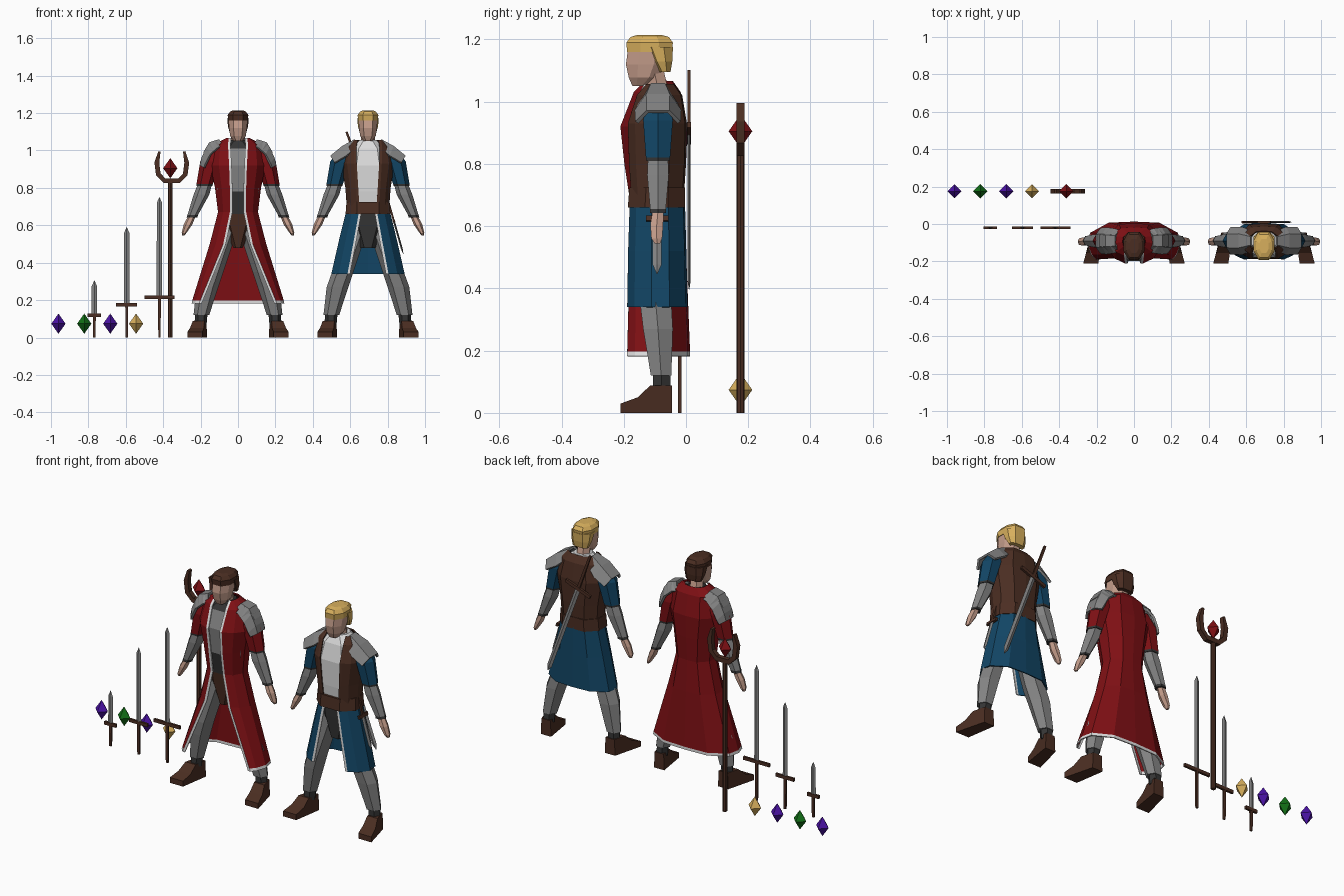
import bpy, bmesh, math
from mathutils import Vector, Matrix

if "Cube" in bpy.data.objects:
    bpy.data.objects.remove(bpy.data.objects["Cube"])

COLOURS = {
    "red": (.21, .005, .007), "blue": (.006, .06, .13), "grey": (.23, .23, .23),
    "dark_grey": (.035, .035, .035), "white": (.72, .72, .72), "brown": (.07, .027, .016),
    "skin": (.56, .34, .26), "gold": (.68, .43, .11), "purple": (.07, .006, .38),
    "green": (.006, .16, .008)}
MATS = {}
for key, rgb in COLOURS.items():
    m = bpy.data.materials.new(key)
    m.use_nodes = True
    m.diffuse_color = (*rgb, 1)
    m.node_tree.nodes["Principled BSDF"].inputs["Base Color"].default_value = (*rgb, 1)
    MATS[key] = m


def loft(name, rings, mats, closed=True, solid=0, move=None):
    """Skin a list of point rings; mats is a colour, a list per band, or a rule (band, column)."""
    if isinstance(mats, str):
        rule = lambda i, j: mats
    elif isinstance(mats, list):
        rule = lambda i, j: mats[i]
    else:
        rule = mats
    me = bpy.data.meshes.new(name)
    ob = bpy.data.objects.new(name, me)
    bpy.context.collection.objects.link(ob)
    slots = []

    def slot(colour):
        if colour not in slots:
            slots.append(colour)
            me.materials.append(MATS[colour])
        return slots.index(colour)
    bm = bmesh.new()
    vs = [[bm.verts.new(p) for p in r] for r in rings]
    n = len(rings[0])
    for i in range(len(rings) - 1):
        for j in range(n if closed else n - 1):
            k = (j + 1) % n
            f = bm.faces.new((vs[i][j], vs[i][k], vs[i + 1][k], vs[i + 1][j]))
            f.material_index = slot(rule(i, j))
    if closed:
        bm.faces.new(vs[0][::-1]).material_index = slot(rule(0, 0))
        bm.faces.new(vs[-1]).material_index = slot(rule(len(rings) - 2, 0))
    bmesh.ops.remove_doubles(bm, verts=bm.verts, dist=1e-5)
    bmesh.ops.recalc_face_normals(bm, faces=bm.faces)
    if move:
        bm.transform(move)
    bm.to_mesh(me)
    bm.free()
    if solid:
        mod = ob.modifiers.new("thickness", "SOLIDIFY")
        mod.thickness, mod.offset = solid, 0
    return ob


def ring(x, y, z, rx, ry, n=6):
    return [(x + rx * math.cos(math.tau * i / n), y + ry * math.sin(math.tau * i / n), z)
            for i in range(n)]


def limb(name, pts, mats, n=6):
    return loft(name, [ring(*p, n) for p in pts], mats)


def rect(w, d, z):
    return [(-w, -d, z), (w, -d, z), (w, d, z), (-w, d, z)]


def section(cx, z, w, f, b):
    """Eight-sided body section of half width w from front f to back b."""
    d = b - f
    half = [(.5 * w, f), (w, f + .3 * d), (w, f + .7 * d), (.55 * w, b)]
    return [(cx + x, y, z) for x, y in half] + [(cx - x, y, z) for x, y in half[::-1]]


def body(name, cx, levels, mats):
    return loft(name, [section(cx, *l) for l in levels], mats)


def coat(name, cx, levels, colour, trim="white", hem=False):
    """Garment open at the front by half width a, with edge trim."""
    rings = []
    for z, a, w, f, b in levels:
        e, d = a + .013, b - f
        half = [(a, f), (e, f), (e + .55 * (w - e), f + .12 * d), (w, f + .4 * d),
                (w * .95, f + .7 * d), (w * .55, b - .03 * d), (0, b)]
        rings.append([(cx + x, y, z) for x, y in half] + [(cx - x, y, z) for x, y in half[-2::-1]])
    last = len(levels) - 2
    rule = lambda i, j: trim if j in (0, 11) or (hem and i == last) else colour
    return loft(name, rings, rule, closed=False, solid=.006)


def pad(name, cx, s, rows):
    """Shoulder plate: rows of (x, z, half depth, drop)."""
    rings = [[(cx + s * (x - (.02 if abs(t) == 1 else 0)), -.09 + t * h, z - (drop if abs(t) == 1 else 0))
              for t in (-1, -.5, .5, 1)] for x, z, h, drop in rows]
    return loft(name, rings, "grey", closed=False, solid=.012)


def person(who, cx, cloth, hair):
    for s, side in ((1, "left"), (-1, "right")):
        tag = f"{who}_{side}_"
        # legs and boots
        limb(tag + "leg", [(cx + s * .05, -.095, .6, .055, .055), (cx + s * .135, -.097, .35, .057, .058),
                           (cx + s * .163, -.09, .27, .058, .055), (cx + s * .196, -.08, .12, .042, .038)], "grey")
        limb(tag + "ankle", [(cx + s * .196, -.078, .135, .034, .033),
                             (cx + s * .2, -.078, .07, .032, .033)], "dark_grey")
        outline = [(-.045, 0), (-.21, 0), (-.21, .03), (-.155, .05), (-.115, .088), (-.045, .088)]
        toe = lambda y: .26 * (-.045 - y)
        loft(tag + "boot", [[(cx + s * (x + toe(y) * k + (0 if z < .06 else inset)), y, z) for y, z in outline]
                            for x, k, inset in ((.165, .6, .004), (.228, 1, -.004))], "brown")
        # arms
        limb(tag + "sleeve", [(cx + s * .115, -.09, 1.01, .04, .04), (cx + s * .15, -.09, .94, .052, .055),
                              (cx + s * .178, -.09, .82, .044, .045), (cx + s * .18, -.09, .81, .042, .043)],
             [cloth, cloth, "dark_grey"])
        limb(tag + "forearm", [(cx + s * .17, -.09, .84, .036, .036), (cx + s * .195, -.09, .765, .042, .04),
                               (cx + s * .242, -.09, .655, .028, .029), (cx + s * .246, -.09, .642, .029, .03)],
             ["grey", "grey", "dark_grey"])
        limb(tag + "hand", [(cx + s * .246, -.09, .65, .02, .02), (cx + s * .267, -.094, .605, .023, .024),
                            (cx + s * .288, -.094, .56, .013, .02), (cx + s * .293, -.092, .545, .006, .01)], "skin")
    # neck and head
    limb(who + "_neck", [(cx, -.085, 1.02, .04, .037), (cx, -.105, 1.11, .034, .036)], "skin")
    body(who + "_head", cx, [(1.05, .022, -.172, -.13), (1.078, .042, -.184, -.09), (1.12, .048, -.193, -.065),
                             (1.165, .051, -.187, -.055), (1.195, .045, -.175, -.06)], "skin")
    # hair
    body(who + "_hair_cap", cx, [(1.16, .054, -.189, -.046), (1.19, .055, -.192, -.042),
                                 (1.208, .042, -.178, -.055), (1.215, .025, -.155, -.08)], hair)
    body(who + "_hair_back", cx, [(1.095, .044, -.088, -.05), (1.13, .054, -.115, -.044),
                                  (1.175, .057, -.14, -.042)], hair)


# robed figure
person("mage", 0, "red", "brown")
body("mage_tunic", 0, [(.48, .025, -.14, -.06), (.6, .085, -.155, -.03), (.66, .09, -.163, -.03),
                       (.78, .11, -.185, -.02), (.92, .125, -.198, -.015), (1.01, .1, -.165, -.03),
                       (1.055, .04, -.135, -.05)],
     ["brown", "brown", "dark_grey", "grey", "grey", "dark_grey"])
coat("mage_robe", 0, [(1.065, .036, .06, -.13, -.045), (1.03, .04, .125, -.165, -.02), (.92, .034, .145, -.208, .002),
                      (.8, .03, .12, -.195, -.003), (.67, .03, .104, -.175, -.012), (.5, .065, .148, -.178, -.002),
                      (.197, .188, .242, -.186, .01), (.182, .194, .245, -.187, .01)], "red", hem=True)
for s, side in ((1, "left"), (-1, "right")):
    pad(f"mage_{side}_pauldron", 0, s, [(.085, 1.04, .05, .02), (.125, 1.045, .062, .03), (.165, 1.015, .068, .035),
                                        (.19, .96, .066, .03), (.2, .92, .06, .012)])
    pad(f"mage_{side}_pauldron_rim", 0, s, [(.1, 1.055, .05, .03), (.15, 1.04, .058, .035), (.18, .99, .055, .03)])

# armed figure
KX = .695
person("knight", KX, "blue", "gold")
body("knight_trousers", KX, [(.48, .04, -.145, -.05), (.6, .1, -.155, -.02), (.7, .105, -.16, -.015)], "dark_grey")
body("knight_shirt", KX, [(.68, .1, -.165, -.02), (.78, .105, -.175, -.015), (.92, .122, -.18, -.012),
                          (1.01, .1, -.16, -.025), (1.055, .045, -.135, -.045)], "white")
coat("knight_vest", KX, [(1.055, .055, .075, -.125, -.04), (1.02, .062, .115, -.155, -.015),
                         (.93, .06, .14, -.184, .0), (.8, .052, .118, -.18, -.003), (.69, .045, .11, -.172, -.01)],
     "brown", trim="brown")
body("knight_belt", KX, [(.66, .12, -.187, -.003), (.725, .115, -.182, -.003)], "brown")
coat("knight_skirt", KX, [(.67, .035, .115, -.178, -.006), (.52, .062, .152, -.183, -.002),
                          (.34, .096, .193, -.186, .002)], "blue")
for s, side in ((1, "left"), (-1, "right")):
    pad(f"knight_{side}_pauldron", KX, s, [(.07, 1.055, .04, .03), (.135, 1.02, .07, .05), (.198, .968, .068, .035)])


# blades
def sword(name, length, guard, width, origin, aim=(0, 0, 1), across=(1, 0, 0)):
    z = Vector(aim).normalized()
    x = Vector(across).normalized()
    move = Matrix.Translation(origin) @ Matrix((x, z.cross(x), z)).transposed().to_4x4()
    loft(name + "_grip", [rect(.006, .005, 0), rect(.008, .005, guard)], "brown", move=move)
    loft(name + "_guard", [rect(width, .006, guard - .009), rect(width, .006, guard + .009)], "brown", move=move)
    loft(name + "_blade", [ring(0, 0, guard, .015, .005, 4), ring(0, 0, length - .03, .014, .005, 4),
                           ring(0, 0, length, .001, .001, 4)], "grey", move=move)


LONG, SHORT = (.75, .215, .08), (.305, .12, .036)
sword("long_sword", *LONG, (-.42, -.02, 0))
sword("middle_sword", .59, .175, .056, (-.595, -.02, 0))
sword("dagger", *SHORT, (-.768, -.02, 0))
sword("knight_back_sword", *LONG, (.58, .01, 1.1), (.26, 0, -.7), (.7, 0, .26))
sword("knight_hip_dagger", *SHORT, (.8, -.093, .74), (.08, 0, -.28), (0, 1, 0))

# staff with forked head
SX, SY = -.362, .175
limb("staff_shaft", [(SX, SY, 0, .013, .013), (SX, SY, .84, .013, .013)], "brown", 8)
path = [(-.066, .995), (-.08, .935), (-.072, .872), (-.038, .838)]
path += [(-x, z) for x, z in path[::-1]]
fork = []
for i, (x, z) in enumerate(path):
    ahead, behind = path[min(i + 1, 7)], path[max(i - 1, 0)]
    side = Vector((behind[1] - ahead[1], 0, ahead[0] - behind[0])).normalized()
    r = .006 if i in (0, 7) else .013
    c = Vector((SX + .008 + x, SY, z))
    fork.append([c + side * (r * u) + Vector((0, .013 * v, 0)) for u, v in ((-1, -1), (1, -1), (1, 1), (-1, 1))])
loft("staff_fork", fork, "brown")


# crystals
def crystal(name, x, z, colour):
    limb(name, [(x, SY, z - .054, 0, 0), (x, SY, z, .038, .038), (x, SY, z + .054, 0, 0)], colour, 4)


bm_gems = [("purple", -.96), ("green", -.822), ("purple", -.683), ("gold", -.545)]
for i, (colour, x) in enumerate(bm_gems):
    crystal(f"crystal_{i + 1}", x, .074, colour)
crystal("staff_crystal", SX, .905, "red")
